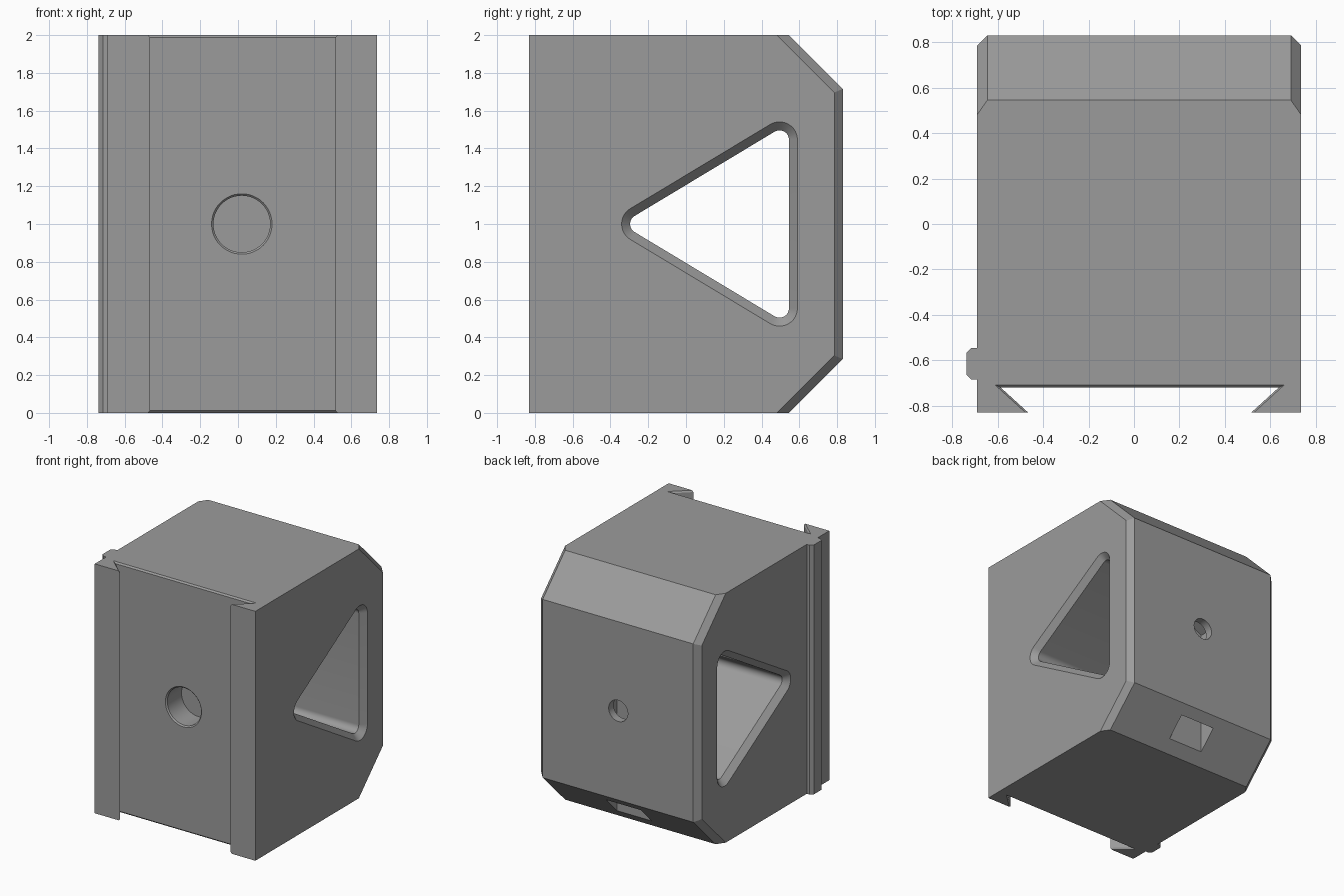
import bpy, bmesh, math

if "Cube" in bpy.data.objects:
    bpy.data.objects.remove(bpy.data.objects["Cube"])

grey = bpy.data.materials.new("mid grey")
grey.diffuse_color = (0.33, 0.33, 0.33, 1)
grey.use_nodes = True
grey.node_tree.nodes["Principled BSDF"].inputs["Base Color"].default_value = grey.diffuse_color


def loft(name, rings):
    """Solid skinned through closed rings with equal point counts."""
    bm = bmesh.new()
    loops = [[bm.verts.new(p) for p in ring] for ring in rings]
    n = len(loops[0])
    for a, b in zip(loops, loops[1:]):
        for i in range(n):
            j = (i + 1) % n
            bm.faces.new((a[i], a[j], b[j], b[i]))
    bm.faces.new(loops[0])
    bm.faces.new(loops[-1])
    bmesh.ops.recalc_face_normals(bm, faces=bm.faces[:])
    mesh = bpy.data.meshes.new(name)
    bm.to_mesh(mesh)
    bm.free()
    mesh.materials.append(grey)
    obj = bpy.data.objects.new(name, mesh)
    bpy.context.collection.objects.link(obj)
    return obj


def side_ring(x, a, b, c):
    """Block outline at x with its two rear corners cut off."""
    pts = [(-.83, 0), (a, 0), (b, c), (b, 2 - c), (a, 2), (-.83, 2)]
    return [(x, y, z) for y, z in pts]


def triangle_ring(x, r):
    """Rounded triangle at x with corner radius r."""
    ring = []
    for k, (y, z) in enumerate([(.495, 1.446), (-.246, 1), (.495, .554)]):
        for i in range(13):
            t = math.radians(120 * k + 10 * i)
            ring.append((x, y + r * math.cos(t), z + r * math.sin(t)))
    return ring


def dovetail_ring(z, g):
    """Dovetail slot section at z, enlarged by g."""
    floor, mouth = -.72 + g, -.9
    left = lambda y: -.465 - 1.1 * (y + .83) - g
    return [(left(mouth), mouth, z), (left(floor), floor, z),
            (.05 - left(floor), floor, z), (.05 - left(mouth), mouth, z)]


def circle_ring(y, r, n=48):
    return [(.02 + r * math.cos(2 * math.pi * i / n), y,
             1 + r * math.sin(2 * math.pi * i / n)) for i in range(n)]


# main block with bevelled rear side edges
outer, inner = (.481, .785, .304), (.545, .83, .285)
block = loft("block", [side_ring(-.69, *outer), side_ring(-.645, *inner),
                       side_ring(.69, *inner), side_ring(.735, *outer)])

cutters = [
    # triangular tunnel with bevelled mouths
    loft("tunnel_cutter", [triangle_ring(-.71, .115), triangle_ring(-.645, .05),
                           triangle_ring(.69, .05), triangle_ring(.755, .115)]),
    # front dovetail slot with bevelled ends
    loft("dovetail_cutter", [dovetail_ring(-.03, .042), dovetail_ring(.012, 0),
                             dovetail_ring(1.988, 0), dovetail_ring(2.03, .042)]),
    # blind front pocket
    loft("pocket_cutter", [circle_ring(-.74, .18), circle_ring(-.71, .15),
                           circle_ring(-.53, .15)]),
    # nut slot rising from the lower rear slope
    loft("nut_slot_cutter", [[(x, y, z) for x, z in
                              [(-.135, -.1), (.175, -.1), (.175, 1.09), (.02, 1.18), (-.135, 1.09)]]
                             for y in (.625, .767)]),
    # rear screw hole
    loft("screw_hole_cutter", [circle_ring(.87, .085), circle_ring(.7, .085)]),
]
bpy.context.view_layer.objects.active = block
for cutter in cutters:
    cutter.hide_render = True
    mod = block.modifiers.new("cut", "BOOLEAN")
    mod.operation = "DIFFERENCE"
    mod.solver = "EXACT"
    mod.object = cutter
    bpy.ops.object.modifier_apply(modifier=mod.name)
    bpy.data.objects.remove(cutter)

# guide rail on the left side
rail = [(-.69, -.545), (-.715, -.545), (-.738, -.567),
        (-.738, -.663), (-.715, -.685), (-.69, -.685)]
loft("guide_rail", [[(x, y, z) for x, y in rail] for z in (0, 2)])

# smooth the rounded walls only
bpy.ops.object.select_all(action="DESELECT")
block.select_set(True)
bpy.ops.object.shade_smooth_by_angle(angle=math.radians(25))
